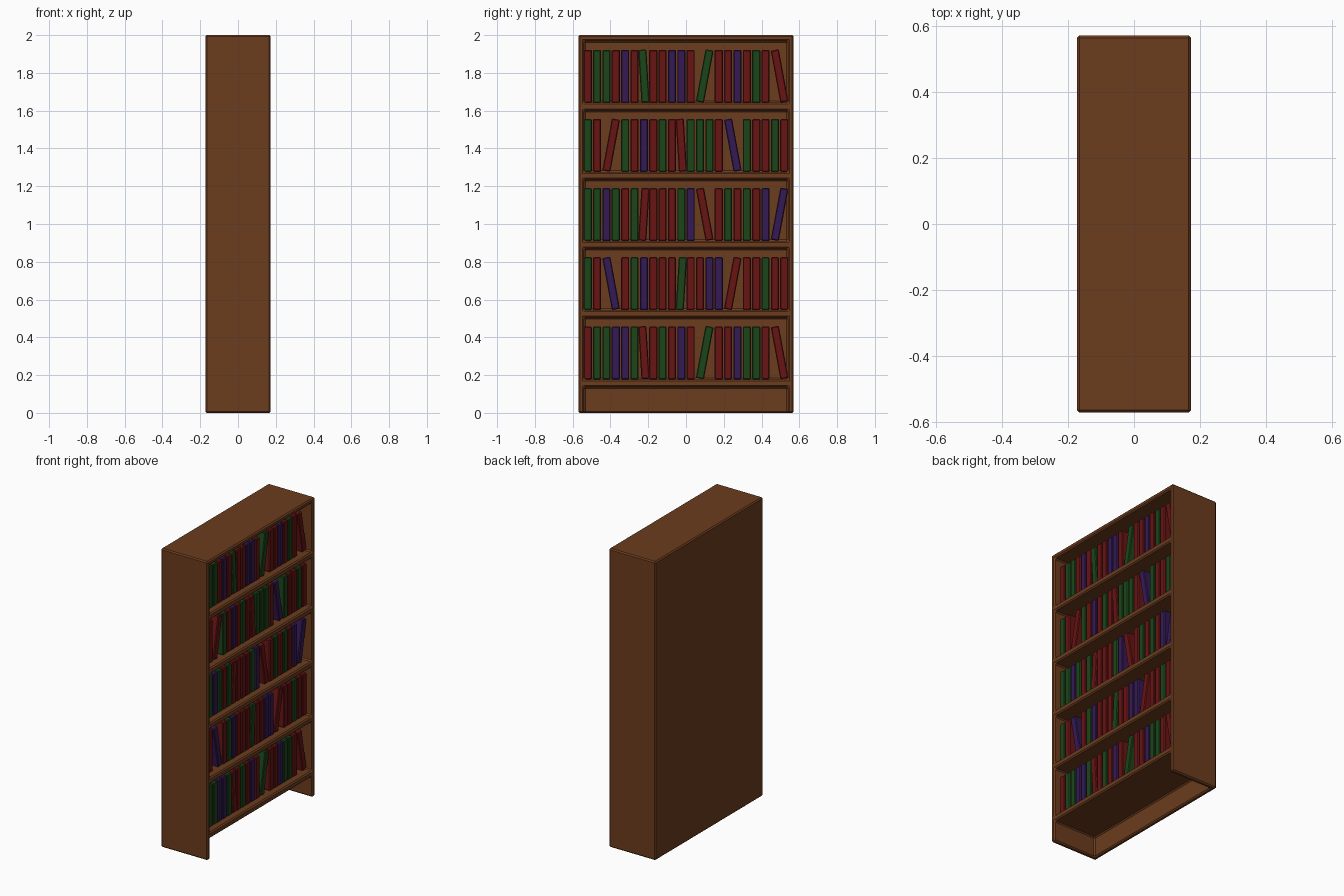
import bpy, bmesh, math

if "Cube" in bpy.data.objects:
    bpy.data.objects.remove(bpy.data.objects["Cube"])


def material(name, rgb):
    m = bpy.data.materials.new(name)
    m.diffuse_color = (*rgb, 1)
    m.use_nodes = True
    m.node_tree.nodes["Principled BSDF"].inputs["Base Color"].default_value = m.diffuse_color
    return m


def box_mesh(name, boxes, mat=None, bevel=0):
    """Mesh of one or more boxes given as (low corner, high corner)."""
    bm = bmesh.new()
    for lo, hi in boxes:
        verts = bmesh.ops.create_cube(bm, size=1)["verts"]
        for v in verts:
            v.co = [(a + b) / 2 + c * (b - a) for a, b, c in zip(lo, hi, v.co)]
    if bevel:
        bmesh.ops.bevel(bm, geom=bm.edges[:], offset=bevel, segments=1,
                        affect='EDGES', profile=0.5)
    me = bpy.data.meshes.new(name)
    bm.to_mesh(me)
    bm.free()
    if mat:
        me.materials.append(mat)
    return me


def add(name, me):
    ob = bpy.data.objects.new(name, me)
    bpy.context.collection.objects.link(ob)
    return ob


wood = material("wood", (0.15, 0.045, 0.013))
cloth = {"R": material("red_cover", (0.14, 0.007, 0.007)),
         "G": material("green_cover", (0.011, 0.06, 0.010)),
         "B": material("purple_cover", (0.035, 0.010, 0.09))}

HX, HY = 0.173, 0.57
PITCH, BOARD, BACK, INNER = 0.366, 0.04, -0.143, 0.54
tops = [1.642 - i * PITCH for i in range(5)]     # upper face of each shelf

# Bookcase body: solid block with the compartments and the open plinth cut out
case = add("bookcase_body", box_mesh("bookcase_body", [((-HX, -HY, 0), (HX, HY, 2))], wood))
holes = [((BACK, -INNER, z), (0.3, INNER, z + PITCH - BOARD)) for z in tops]
holes.append(((BACK, -INNER, -0.2), (0.3, INNER, tops[-1] - BOARD)))
cutter = add("compartment_cutter", box_mesh("compartment_cutter", holes))
cutter.hide_render = True
cut = case.modifiers.new("compartments", 'BOOLEAN')
cut.operation, cut.solver, cut.object = 'DIFFERENCE', 'EXACT', cutter
edge = case.modifiers.new("soft_edges", 'BEVEL')
edge.width, edge.segments, edge.limit_method = 0.008, 1, 'ANGLE'
bpy.context.view_layer.objects.active = case
for mod in ("compartments", "soft_edges"):
    bpy.ops.object.modifier_apply(modifier=mod)
bpy.data.objects.remove(cutter)

# Books: one shared mesh per cover colour
W, H = 0.043, 0.28
books = {c: box_mesh("book_" + c, [((-0.125, -W / 2, -H / 2), (0.125, W / 2, H / 2))],
                     m, 0.005) for c, m in cloth.items()}

# Rows from the top; / and \ lean over two slots, > and < tilt slightly
rows = [r"RGGRBR<GRRBBR/GRRBRGR\R",
        r"GR/RGRBRGR<RGGGR\BGRRGR",
        r"GGBGRG>RRRRGB\RRGRGRB/B",
        r"GR\BRGBRRR>GRRBB/RRRGRR",
        r"RGGBBG<RRGRBR/GRRBGGR\R"]
leans = {"/": (-10.5, 2), "\\": (10.5, 2), ">": (-3.5, 1), "<": (3.5, 1)}
slot = 1.09 / 22
for r, row in enumerate(rows):
    y, lean = -0.545, (0, 1)
    for ch in row:
        if ch in leans:
            lean = leans[ch]
            continue
        a = math.radians(lean[0])
        ob = add(f"book_row{r + 1}", books[ch])
        ob.rotation_euler.x = a
        ob.location = (0.005, y + slot * lean[1] / 2,
                       tops[r] + (H * math.cos(a) + W * abs(math.sin(a))) / 2)
        y += slot * lean[1]
        lean = (0, 1)
